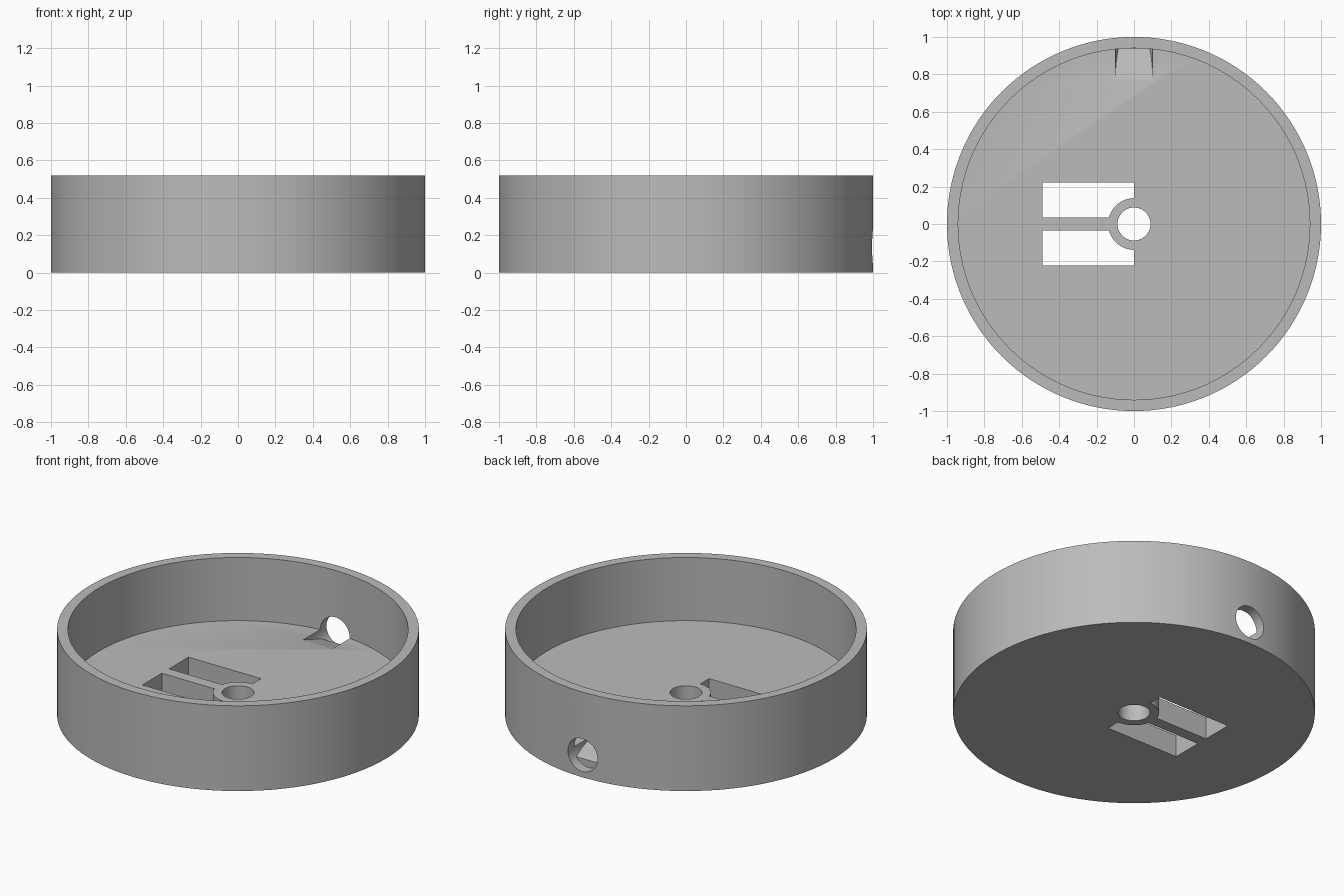
import bpy, bmesh, math
from mathutils import Matrix

old = bpy.data.objects.get("Cube")
if old:
    bpy.data.objects.remove(old, do_unlink=True)

HEIGHT, FLOOR = 0.52, 0.135
OUTER, INNER = 1.0, 0.94
HOLE_Z, HOLE_R = 0.135, 0.1

grey = bpy.data.materials.new("plain grey")
grey.use_nodes = True
grey.diffuse_color = (0.5, 0.5, 0.5, 1)
grey.node_tree.nodes["Principled BSDF"].inputs["Base Color"].default_value = (0.5, 0.5, 0.5, 1)


def circle(radius, count=128):
    return [(radius * math.cos(2 * math.pi * i / count),
             radius * math.sin(2 * math.pi * i / count)) for i in range(count)]


def prism(name, outline, low, high, matrix=Matrix()):
    """Extrude a flat outline from low to high, then place it."""
    bm = bmesh.new()
    face = bm.faces.new([bm.verts.new((a, b, low)) for a, b in outline])
    new = bmesh.ops.extrude_face_region(bm, geom=[face])["geom"]
    moved = [v for v in new if isinstance(v, bmesh.types.BMVert)]
    bmesh.ops.translate(bm, verts=moved, vec=(0, 0, high - low))
    bmesh.ops.transform(bm, matrix=matrix, verts=bm.verts)
    bmesh.ops.recalc_face_normals(bm, faces=bm.faces)
    mesh = bpy.data.meshes.new(name)
    bm.to_mesh(mesh)
    bm.free()
    mesh.materials.append(grey)
    obj = bpy.data.objects.new(name, mesh)
    bpy.context.collection.objects.link(obj)
    return obj


def boolean(obj, tool, operation="DIFFERENCE"):
    """Apply a boolean and discard the tool."""
    mod = obj.modifiers.new("cut", "BOOLEAN")
    mod.object, mod.operation, mod.solver = tool, operation, "EXACT"
    bpy.context.view_layer.objects.active = obj
    bpy.ops.object.modifier_apply(modifier=mod.name)
    bpy.data.objects.remove(tool, do_unlink=True)


# Round tray with an open top
tray = prism("round_tray", circle(OUTER), 0, HEIGHT)
boolean(tray, prism("cavity", circle(INNER), FLOOR, HEIGHT + 0.2))

# Centre hole
boolean(tray, prism("centre_hole", circle(0.088, 64), -0.1, 0.3))

# Two slots that wrap around a collar at the centre
COLLAR, SLOT_IN, SLOT_OUT, SLOT_END = 0.138, 0.035, 0.222, -0.49
start = math.pi - math.asin(SLOT_IN / COLLAR)
arc = [start + (math.pi / 2 - start) * i / 16 for i in range(17)]
for side in (1, -1):
    outline = [(SLOT_END, side * SLOT_IN)]
    outline += [(COLLAR * math.cos(a), side * COLLAR * math.sin(a)) for a in arc]
    outline += [(0, side * SLOT_OUT), (SLOT_END, side * SLOT_OUT)]
    boolean(tray, prism("slot", outline, -0.1, 0.3))

# Round cable hole through the back wall, with a ramp up to the floor
along_y = Matrix.Translation((0, 0, HOLE_Z)) @ Matrix.Rotation(-math.pi / 2, 4, "X")
cable_hole = prism("cable_hole", circle(HOLE_R, 64), 0.6, 1.2, along_y)
ramp = [(0.77, FLOOR), (0.938, FLOOR - 0.055), (0.938, -0.1),
        (1.1, -0.1), (1.1, 0.4), (0.77, 0.4)]
# outline axes become y and z, extrusion runs along x
along_x = Matrix(((0, 0, 1, 0), (1, 0, 0, 0), (0, 1, 0, 0), (0, 0, 0, 1)))
boolean(cable_hole, prism("ramp", ramp, -0.3, 0.3, along_x), "INTERSECT")
boolean(tray, cable_hole)

# Smooth round walls, crisp edges
bpy.ops.object.select_all(action="DESELECT")
tray.select_set(True)
bpy.context.view_layer.objects.active = tray
bpy.ops.object.shade_smooth_by_angle(angle=math.radians(30))
